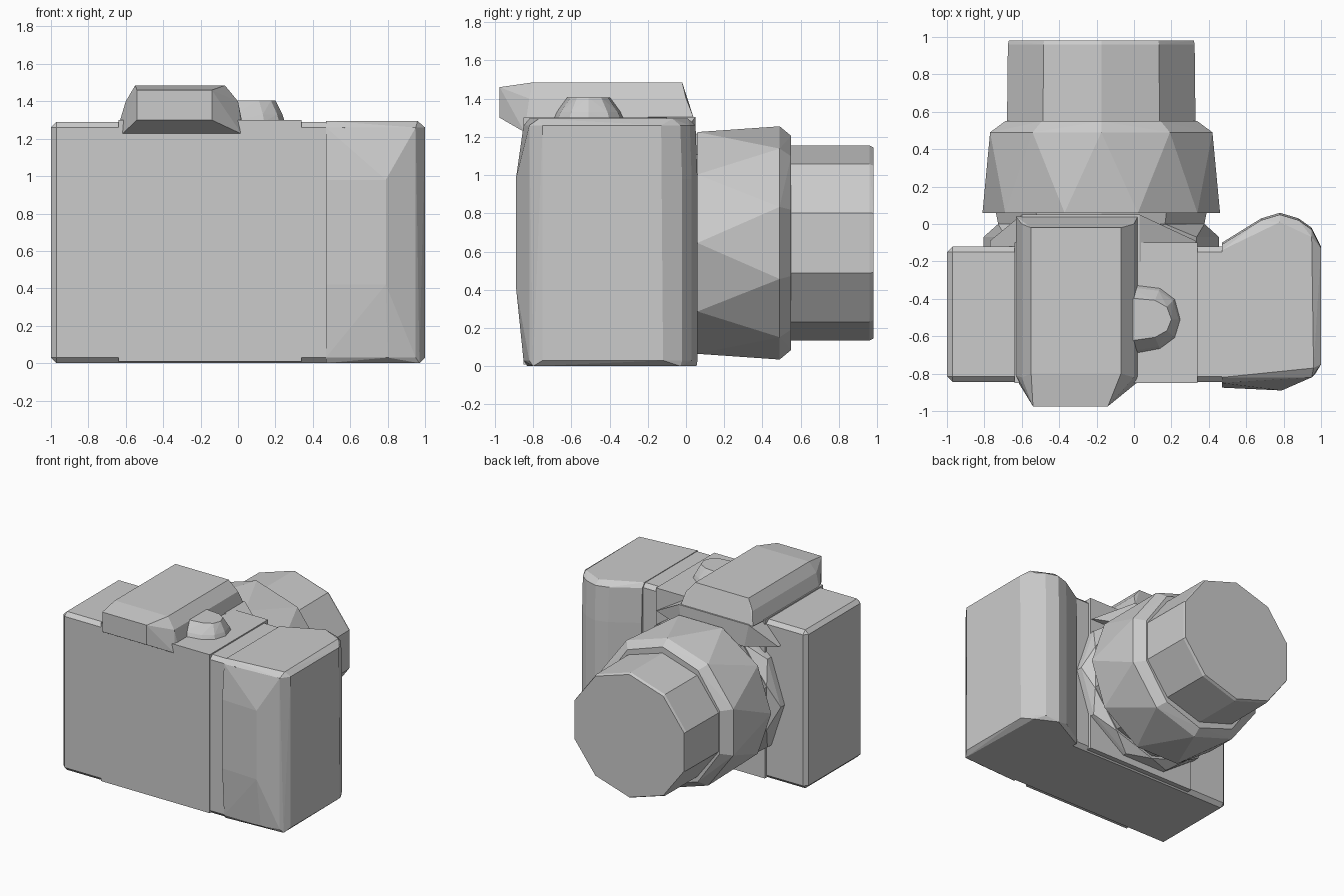
import bpy, bmesh
from math import sin, cos, pi, radians

if "Cube" in bpy.data.objects:
    bpy.data.objects.remove(bpy.data.objects["Cube"])


def finish(name, bm, bevel=0.0):
    bmesh.ops.recalc_face_normals(bm, faces=bm.faces)
    mesh = bpy.data.meshes.new(name)
    bm.to_mesh(mesh)
    bm.free()
    ob = bpy.data.objects.new(name, mesh)
    bpy.context.collection.objects.link(ob)
    if bevel:
        mod = ob.modifiers.new("Bevel", 'BEVEL')
        mod.width, mod.segments = bevel, 1
        mod.limit_method, mod.angle_limit = 'ANGLE', radians(40)
    return ob


def hull(name, points):
    """Faceted convex part wrapped around a few section points."""
    bm = bmesh.new()
    for p in points:
        bm.verts.new(p)
    res = bmesh.ops.convex_hull(bm, input=bm.verts)
    loose = [v for v in bm.verts if not v.link_faces]
    bmesh.ops.delete(bm, geom=loose, context='VERTS')
    bmesh.ops.dissolve_limit(bm, angle_limit=radians(1), verts=bm.verts, edges=bm.edges)
    return finish(name, bm)


def box(name, x, y, z, bevel=0.0):
    bm = bmesh.new()
    bmesh.ops.create_cube(bm, size=1)
    for v in bm.verts:
        for i, (a, b) in enumerate((x, y, z)):
            v.co[i] = a if v.co[i] < 0 else b
    return finish(name, bm, bevel)


def ring(y, rx, rz, twist=0.0, n=10, cx=-0.175, cz=0.645):
    return [(cx + rx * sin(2 * pi * (i + twist) / n), y,
             cz + rz * cos(2 * pi * (i + twist) / n)) for i in range(n)]


def outline(points, z):
    return [(x, y, z) for x, y in points]


def rect(x0, x1, y0, y1, z):
    return [(x, y, z) for x in (x0, x1) for y in (y0, y1)]


# Main body
box("body", (-1, 0.6), (-0.845, -0.12), (0, 1.29), 0.03)
box("body_middle", (-0.64, 0.34), (-0.85, -0.10), (0.01, 1.30))

# Hand grip: bulged plan outline, slightly smaller at top and bottom
front = [(0.47, -0.10), (0.68, 0.03), (0.78, 0.06), (0.88, 0.03), (0.95, -0.02), (1, -0.12)]
back = [(1, -0.75), (0.95, -0.82)]
hull("grip",
     outline(front + back + [(0.47, -0.85), (0.8, -0.85)], 0.03)
     + outline(front + back + [(0.47, -0.875), (0.79, -0.89)], 0.42)
     + outline(front + back + [(0.47, -0.875), (0.79, -0.89)], 0.98)
     + outline([(x, y - 0.01) for x, y in front] + back + [(0.47, -0.85)], 1.26)
     + outline([(0.47, -0.14), (0.78, 0.01), (0.95, -0.07), (0.96, -0.77), (0.47, -0.82)], 1.295)
     + outline([(0.47, -0.11), (0.78, 0.055), (0.95, -0.03), (0.97, -0.80), (0.47, -0.83)], 0.0))

# Lens mount, collar and barrel
hull("mount", ring(-0.14, 0.63, 0.61, 0.5) + ring(-0.07, 0.63, 0.61, 0.5) + ring(0.0, 0.58, 0.58))
hull("mount_collar", ring(-0.05, 0.57, 0.55) + ring(0.10, 0.60, 0.58))
hull("focus_ring", ring(0.06, 0.635, 0.61, 0.5) + ring(0.49, 0.625, 0.61)
     + ring(0.55, 0.54, 0.56))
hull("front_barrel", ring(0.53, 0.53, 0.51) + ring(0.96, 0.525, 0.51) + ring(0.98, 0.52, 0.50))

# Viewfinder hump with eyepiece overhang, and the neck joining it to the mount
hull("viewfinder_hump",
     rect(-0.55, -0.07, -0.80, -0.02, 1.485) + rect(-0.54, -0.14, -0.975, -0.975, 1.46)
     + rect(-0.60, 0.0, -0.82, 0.0, 1.40)
     + rect(-0.54, -0.14, -0.975, -0.975, 1.30)
     + rect(-0.63, 0.02, -0.81, 0.04, 1.30)
     + rect(-0.62, 0.02, -0.845, -0.845, 1.225))
hull("hump_neck", rect(-0.60, 0.03, -0.2, 0.05, 1.305) + rect(-0.56, 0.0, -0.2, 0.05, 1.12)
     + rect(-0.77, 0.33, -0.2, -0.09, 1.12))

# Shutter button dome
base = [(-0.02, -0.70), (0.14, -0.67), (0.22, -0.61), (0.25, -0.51),
        (0.22, -0.40), (0.14, -0.34), (-0.02, -0.32)]
hull("shutter_button", outline(base, 1.29)
     + outline([(x * 0.95, -0.51 + (y + 0.51) * 0.9) for x, y in base], 1.33)
     + outline([(x * 0.8, -0.51 + (y + 0.51) * 0.6) for x, y in base], 1.405))
